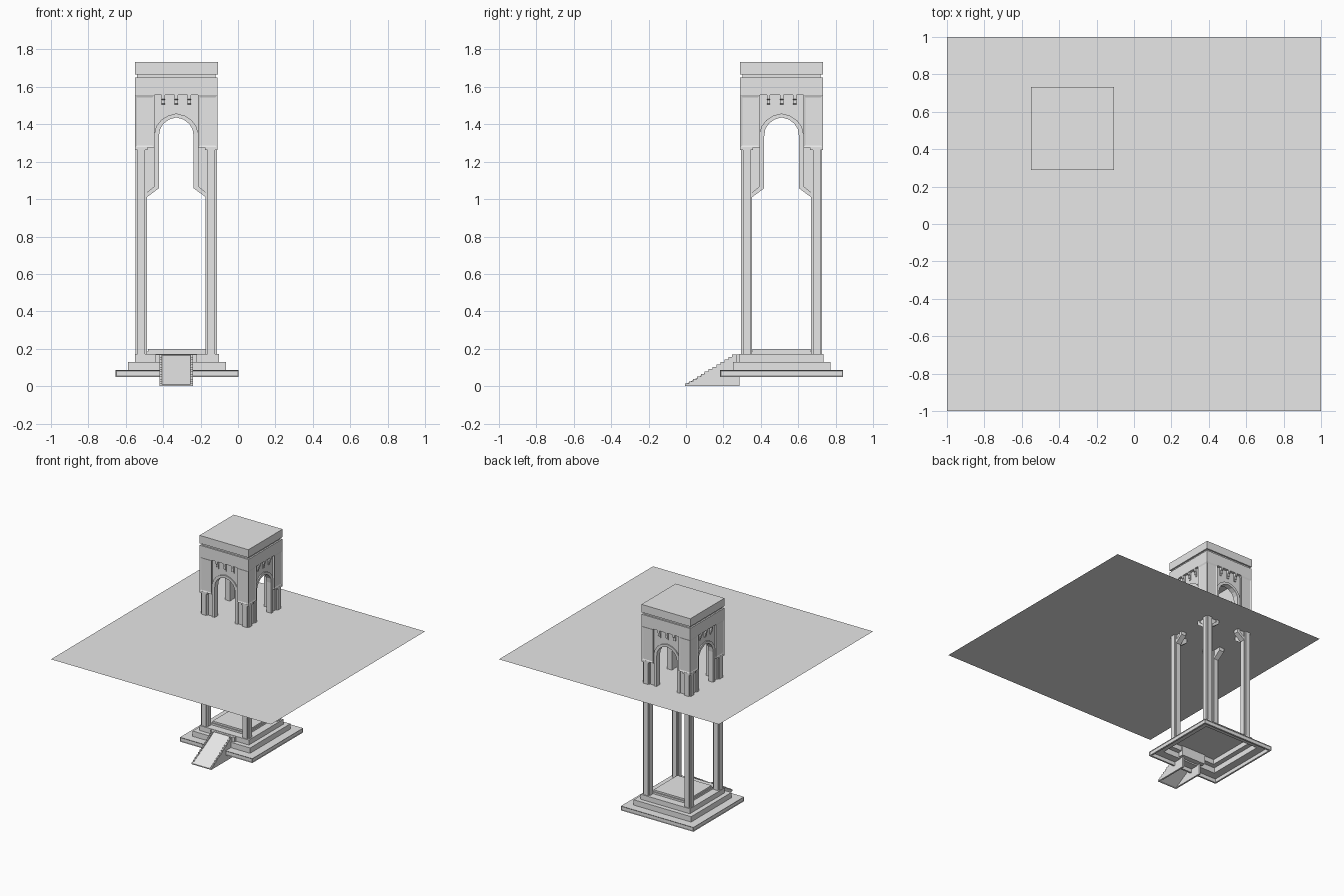
import bpy, bmesh, math
from mathutils import Matrix, Vector

cube = bpy.data.objects.get("Cube")
if cube:
    bpy.data.objects.remove(cube, do_unlink=True)

stone = bpy.data.materials.new("grey_stone")
stone.use_nodes = True
GREY = (0.8, 0.8, 0.8, 1)
stone.diffuse_color = GREY
stone.node_tree.nodes["Principled BSDF"].inputs["Base Color"].default_value = GREY

TOWER = Vector((-0.33, 0.511, 0))
BASE = Vector((-0.326, 0.511, 0))


def finish(name, bm, centre=TOWER, four=False):
    """Turn a bmesh into an object, optionally repeated on all four sides."""
    bmesh.ops.recalc_face_normals(bm, faces=bm.faces[:])
    if four:
        source = bm.faces[:] + bm.edges[:] + bm.verts[:]
        for i in range(1, 4):
            copy = bmesh.ops.duplicate(bm, geom=source)["geom"]
            verts = [g for g in copy if isinstance(g, bmesh.types.BMVert)]
            bmesh.ops.rotate(bm, verts=verts, cent=(0, 0, 0),
                             matrix=Matrix.Rotation(i * math.pi / 2, 3, "Z"))
    mesh = bpy.data.meshes.new(name)
    bm.to_mesh(mesh)
    bm.free()
    mesh.materials.append(stone)
    obj = bpy.data.objects.new(name, mesh)
    obj.location = centre
    bpy.context.collection.objects.link(obj)
    return obj


def add_box(bm, x0, x1, y0, y1, z0, z1):
    m = Matrix.Translation(((x0 + x1) / 2, (y0 + y1) / 2, (z0 + z1) / 2))
    m = m @ Matrix.Diagonal((x1 - x0, y1 - y0, z1 - z0, 1))
    bmesh.ops.create_cube(bm, size=1, matrix=m)


def add_prism(bm, points, axis, a, b):
    """Extrude a 2D outline along an axis from a to b."""
    def place(p, d):
        return {"x": (d, p[0], p[1]), "y": (p[0], d, p[1]), "z": (p[0], p[1], d)}[axis]
    low = [bm.verts.new(place(p, a)) for p in points]
    high = [bm.verts.new(place(p, b)) for p in points]
    bm.faces.new(low)
    bm.faces.new(high[::-1])
    for i in range(len(points)):
        j = (i + 1) % len(points)
        bm.faces.new((low[i], high[i], high[j], low[j]))


def square_slab(name, half, z0, z1):
    bm = bmesh.new()
    add_box(bm, -half, half, -half, half, z0, z1)
    finish(name, bm)


def mirrored(half_line):
    """Right half of a line, ending on the middle, completed to the left."""
    return half_line + [(-x, z) for x, z in half_line[-2::-1]]


# Ground sheet
bm = bmesh.new()
bmesh.ops.create_grid(bm, x_segments=1, y_segments=1, size=1)
finish("ground_sheet", bm, Vector((0, 0, 1.086)))

# Stepped hollow base: square rings from the inner ceiling to the floor top
profile = [(.15, .165), (.21, .165), (.21, .125), (.25, .125), (.25, .08),
           (.315, .08), (.315, .05), (.329, .05), (.329, .086), (.261, .086),
           (.261, .13), (.224, .13), (.224, .171), (.163, .171), (.163, .186),
           (.155, .186), (.155, .2)]
bm = bmesh.new()
rings = [[bm.verts.new((sx * h, sy * h, z))
          for sx, sy in ((1, 1), (-1, 1), (-1, -1), (1, -1))] for h, z in profile]
for lower, upper in zip(rings, rings[1:]):
    for i in range(4):
        j = (i + 1) % 4
        bm.faces.new((lower[i], lower[j], upper[j], upper[i]))
bm.faces.new(rings[0])
bm.faces.new(rings[-1])
bmesh.ops.recalc_face_normals(bm, faces=bm.faces[:])
edge_faces = [f for f in bm.faces if abs(f.normal.z) < .1
              and max(abs(c) for c in f.calc_center_median()) > .325]
bmesh.ops.inset_individual(bm, faces=edge_faces, thickness=.006, depth=-.004)
finish("stepped_base", bm, BASE)

# Landing and stair: sawtooth side walls with a smooth ramp between them
bm = bmesh.new()
add_box(bm, -.11, .11, -.243, -.2, .086, .168)
finish("stair_landing", bm)

STEPS, FRONT, BACK, RISE = 13, -.516, -.243, .168
saw = [(-.225, 0), (FRONT, 0)]
run = (BACK - FRONT) / STEPS
for i in range(STEPS):
    z = RISE * (i + 1) / STEPS
    saw += [(FRONT + i * run, z), (FRONT + (i + 1) * run, z)]
saw.append((-.225, RISE))
bm = bmesh.new()
for x in (-.09, .076):
    add_prism(bm, saw, "x", x, x + .014)
finish("stair_sides", bm)

bm = bmesh.new()
add_prism(bm, [(FRONT, 0), (FRONT, .008), (BACK, RISE - .004), (BACK, RISE - .02),
               (FRONT + .02, 0)], "x", -.077, .077)
finish("stair_ramp", bm)

# Corner columns with notched corners
A, N = .03, .02
quarter = [(A, -N), (A, N), (N, N)]
cross = []
for i in range(4):
    turn = Matrix.Rotation(i * math.pi / 2, 2)
    cross += [turn @ Vector(p) for p in quarter]
bm = bmesh.new()
add_prism(bm, [(p[0] + .187, p[1] - .187) for p in cross], "z", .17, 1.265)
finish("columns", bm, four=True)

bm = bmesh.new()
add_box(bm, .153, .221, -.221, -.153, 1.262, 1.278)
finish("column_capitals", bm, four=True)

# Corner piers, angle-shaped, with sunk panels on the outer faces
O, W, T = .221, .116, .165
bm = bmesh.new()
add_prism(bm, [(W, -O), (O, -O), (O, -W), (T, -W), (T, -T), (W, -T)], "z", 1.275, 1.556)
bmesh.ops.recalc_face_normals(bm, faces=bm.faces[:])
outer = [f for f in bm.faces if abs(f.normal.z) < .1
         and max(abs(c) for c in f.calc_center_median()) > O - .001]
bmesh.ops.inset_individual(bm, faces=outer, thickness=.017, depth=-.005)
finish("corner_piers", bm, four=True)

# Arched walls with hanging brackets, and the raised trim along the opening
inner = mirrored([(.158, 1.01), (.093, 1.058), (.093, 1.335), (.087, 1.373),
                  (.07, 1.402), (.04, 1.425), (0, 1.437)])
trim = mirrored([(.158, 1.036), (.118, 1.068), (.118, 1.345), (.108, 1.388),
                 (.082, 1.422), (.045, 1.446), (0, 1.458)])
bm = bmesh.new()
add_prism(bm, inner + [(-.166, 1.27), (-.166, 1.558), (.166, 1.558), (.166, 1.27)],
          "y", -.2, -.168)
finish("arched_walls", bm, four=True)

bm = bmesh.new()
add_prism(bm, inner + trim[::-1], "y", -.209, -.165)
finish("arch_trim", bm, four=True)

# Small stepped corbels above each arch
bm = bmesh.new()
for x in (-.07, 0, .07):
    add_prism(bm, [(-.195, 1.56), (-.22, 1.56), (-.22, 1.535), (-.212, 1.53),
                   (-.212, 1.51), (-.206, 1.505), (-.206, 1.492), (-.195, 1.492)],
              "x", x - .009, x + .009)
finish("corbels", bm, four=True)

# Crown block, neck and roof slab
square_slab("crown_block", .221, 1.556, 1.651)
square_slab("roof_neck", .209, 1.651, 1.667)
square_slab("roof_slab", .222, 1.667, 1.732)
